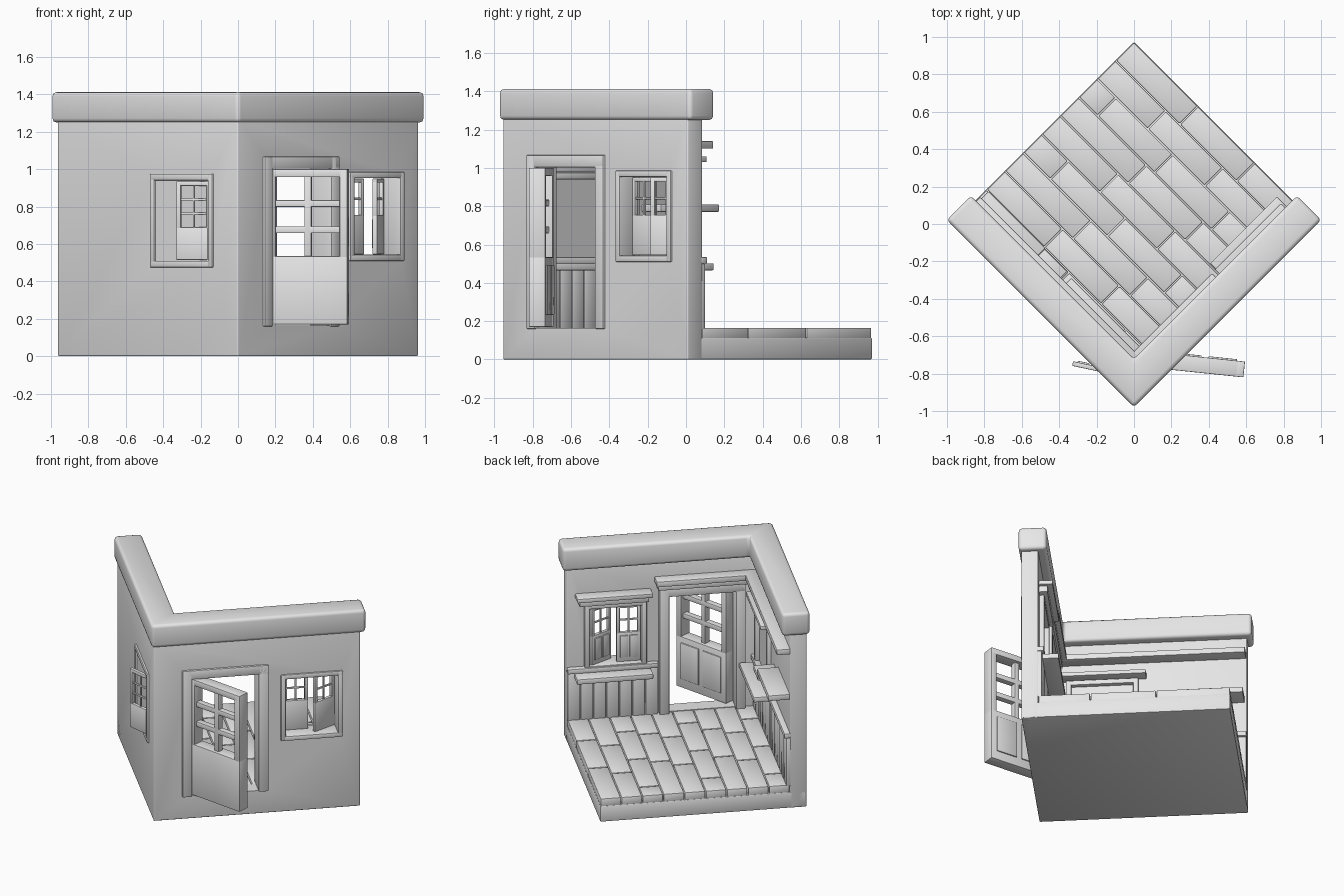
import bpy, bmesh, math, random
from mathutils import Matrix, Vector

if "Cube" in bpy.data.objects:
    bpy.data.objects.remove(bpy.data.objects["Cube"])
random.seed(4)

mat = bpy.data.materials.new("plain grey")
mat.use_nodes = True
GREY = (0.8, 0.8, 0.8, 1)
mat.diffuse_color = GREY
mat.node_tree.nodes["Principled BSDF"].inputs["Base Color"].default_value = GREY

# Wall frames: x runs along the wall, y goes into the room, from the front corner
RIGHT = Matrix.Translation((0, -0.957, 0)) @ Matrix.Rotation(math.radians(45), 4, "Z")
SWAP = Matrix(((0, 1, 0, 0), (1, 0, 0, 0), (0, 0, 1, 0), (0, 0, 0, 1)))
LEFT = RIGHT @ SWAP
SIDE = 1.365    # room side
THICK = 0.11    # wall thickness
FLOOR = 0.165   # floor top
parts = []


def finish(name, bm, frame):
    bm.transform(frame)
    bmesh.ops.recalc_face_normals(bm, faces=bm.faces)
    me = bpy.data.meshes.new(name)
    bm.to_mesh(me)
    bm.free()
    me.materials.append(mat)
    ob = bpy.data.objects.new(name, me)
    bpy.context.collection.objects.link(ob)
    parts.append(ob)
    return ob


def boxes(name, frame, items, bevel=0.006):
    """One object made of rounded boxes (a0, a1, d0, d1, z0, z1)."""
    bm = bmesh.new()
    for a0, a1, d0, d1, z0, z1 in items:
        size = Vector((a1 - a0, d1 - d0, z1 - z0))
        mid = Vector((a0 + a1, d0 + d1, z0 + z1)) / 2
        vs = bmesh.ops.create_cube(bm, size=1, matrix=Matrix.LocRotScale(mid, None, size))["verts"]
        off = min(bevel, min(size) * 0.3)
        if off > 0:
            edges = {e for v in vs for e in v.link_edges}
            bmesh.ops.bevel(bm, geom=list(edges), offset=off, segments=2, profile=0.5, affect="EDGES")
    return finish(name, bm, frame)


def corner_prism(name, out, inner, end, z0, z1, bevel):
    """L-shaped prism following both walls."""
    bm = bmesh.new()
    pts = [(out, out), (end, out), (end, inner), (inner, inner), (inner, end), (out, end)]
    face = bm.faces.new([bm.verts.new((x, y, z0)) for x, y in pts])
    new = bmesh.ops.extrude_face_region(bm, geom=[face])["geom"]
    bmesh.ops.translate(bm, vec=(0, 0, z1 - z0), verts=[g for g in new if isinstance(g, bmesh.types.BMVert)])
    bmesh.ops.recalc_face_normals(bm, faces=bm.faces)
    bmesh.ops.bevel(bm, geom=bm.edges[:], offset=bevel, segments=3, profile=0.5, affect="EDGES")
    return finish(name, bm, RIGHT)


def ring(name, frame, a0, a1, z0, z1, w, d0, d1, bottom=True):
    """Casing around an opening."""
    items = [(a0, a0 + w, d0, d1, z0, z1), (a1 - w, a1, d0, d1, z0, z1), (a0, a1, d0, d1, z1 - w, z1)]
    if bottom:
        items.append((a0, a1, d0, d1, z0, z0 + w))
    return boxes(name, frame, items)


def leaf(name, frame, width, t, z0, z1, split, rows, stile, bar):
    """Glazed leaf: solid lower part, bars above, hinged at its origin."""
    items = [(0, width, 0, t, z0, split),
             (0, stile, 0, t, split - 0.01, z1), (width - stile, width, 0, t, split - 0.01, z1),
             (0, width, 0, t, z1 - stile, z1)]
    d0, d1 = t * 0.25, t * 0.75
    items.append((width / 2 - bar / 2, width / 2 + bar / 2, d0, d1, split - 0.01, z1 - stile / 2))
    for i in range(1, rows):
        z = split + (z1 - stile - split) * i / rows
        items.append((stile / 2, width - stile / 2, d0, d1, z - bar / 2, z + bar / 2))
    # Raised panels on the room side
    for x0, x1 in ((stile, width / 2 - bar / 2), (width / 2 + bar / 2, width - stile)):
        items.append((x0, x1, t - 0.005, t + 0.008, z0 + stile * 1.5, split - stile))
    return boxes(name, frame, items, 0.004)


def hinge(frame, a, d, degrees, flip=False):
    m = frame @ Matrix.Translation((a, d, 0)) @ Matrix.Rotation(math.radians(degrees), 4, "Z")
    return m @ Matrix.Diagonal((-1, 1, 1, 1)) if flip else m


# Walls with openings
walls = corner_prism("walls", 0, THICK, SIDE, 0, 1.27, 0.008)
for frame, hole in ((RIGHT, (0.23, 0.72, -0.2, 0.3, FLOOR, 1.03)),
                    (RIGHT, (0.86, 1.23, -0.2, 0.3, 0.53, 0.965)),
                    (LEFT, (0.205, 0.635, -0.2, 0.3, 0.495, 0.955))):
    cutter = boxes("opening_cutter", frame, [hole], 0)
    parts.remove(cutter)
    cutter.hide_render = True
    mod = walls.modifiers.new("opening", "BOOLEAN")
    mod.operation = "DIFFERENCE"
    mod.solver = "EXACT"
    mod.object = cutter
    bpy.context.view_layer.objects.active = walls
    bpy.ops.object.modifier_apply(modifier=mod.name)
    bpy.data.objects.remove(cutter)
corner_prism("wall_cap", -0.016, 0.167, 1.4, 1.25, 1.412, 0.022)

# Floor slab and staggered planks parallel to the left wall
boxes("floor_slab", RIGHT, [(0.002, SIDE, 0.002, SIDE, 0, 0.115)], 0.008)
planks = []
rows = 9
step = (SIDE - THICK) / rows
for i in range(rows):
    start = THICK
    length = (0.22, 0.42, 0.32)[i % 3] + random.uniform(-0.04, 0.04)
    while start < SIDE - 0.01:
        stop = start + length
        if stop > SIDE - 0.12:
            stop = SIDE
        a = THICK + i * step
        planks.append((a + 0.003, a + step - 0.003, start + 0.003, stop - 0.003, 0.105, FLOOR))
        start, length = stop, 0.43
boxes("floor_planks", RIGHT, planks, 0.006)

# Vertical board panelling and its rail
for name, frame, begin in (("right", RIGHT, 0.765), ("left", LEFT, THICK)):
    count = round((SIDE - begin) / 0.088)
    w = (SIDE - begin) / count
    boxes(name + "_wall_boards", frame,
          [(begin + i * w + 0.002, begin + (i + 1) * w - 0.002, 0.1, 0.135, FLOOR - 0.01, 0.5)
           for i in range(count)])
    boxes(name + "_board_rail", frame, [(begin, SIDE, 0.1, 0.148, 0.5, 0.535)])

# Window and door casings
ring("right_window_casing", RIGHT, 0.84, 1.25, 0.51, 0.985, 0.033, -0.012, 0.14)
ring("left_window_casing", LEFT, 0.184, 0.658, 0.475, 0.975, 0.035, -0.012, 0.14)
ring("door_casing", RIGHT, 0.188, 0.757, FLOOR - 0.005, 1.067, 0.064, -0.015, 0.15, False)

# Shelves, sills and the upper rail
boxes("right_window_shelf", RIGHT, [(0.81, 1.31, 0.1, 0.2, 1.03, 1.06), (0.83, 1.29, 0.1, 0.165, 0.985, 1.03)])
boxes("right_window_sill", RIGHT, [(0.815, 1.32, 0.1, 0.24, 0.465, 0.502)])
boxes("left_window_shelf", LEFT, [(0.16, 0.71, 0.1, 0.19, 0.98, 1.01)])
boxes("left_window_sill", LEFT, [(0.16, 0.71, 0.1, 0.235, 0.465, 0.502)])
boxes("left_wall_rail", LEFT, [(THICK, SIDE - 0.005, 0.1, 0.197, 1.1, 1.14)])
boxes("door_lintel", RIGHT, [(THICK, 0.785, 0.1, 0.195, 1.1, 1.14), (0.15, 0.77, 0.1, 0.165, 1.06, 1.1)])
boxes("left_wall_shelf", LEFT, [(0.92, 1.35, 0.1, 0.25, 0.77, 0.81), (0.75, 0.92, 0.1, 0.245, 0.72, 0.755)])

# Casement leaves
leaf("right_window_leaf_near", hinge(RIGHT, 0.875, 0.08, 0), 0.16, 0.025, 0.545, 0.95, 0.755, 2, 0.022, 0.012)
leaf("right_window_leaf_far", hinge(RIGHT, 1.215, 0.11, 32, True), 0.17, 0.025, 0.545, 0.95, 0.755, 2, 0.022, 0.012)
leaf("left_window_leaf_near", hinge(LEFT, 0.215, 0.01, -33), 0.19, 0.025, 0.515, 0.935, 0.69, 3, 0.024, 0.012)
leaf("left_window_leaf_far", hinge(LEFT, 0.62, 0.07, 0, True), 0.19, 0.025, 0.515, 0.935, 0.69, 3, 0.024, 0.012)

# Open door with a knob on each side
door = Matrix.Translation((0.157, -0.775, 0)) @ Matrix.Rotation(math.radians(-6), 4, "Z")
leaf("door", door, 0.43, 0.085, 0.17, 1.0, 0.535, 3, 0.042, 0.036)

# Smooth rounded edges, crisp flats
bpy.ops.object.select_all(action="DESELECT")
for ob in parts:
    ob.select_set(True)
bpy.context.view_layer.objects.active = walls
bpy.ops.object.shade_smooth_by_angle(angle=math.radians(35))
